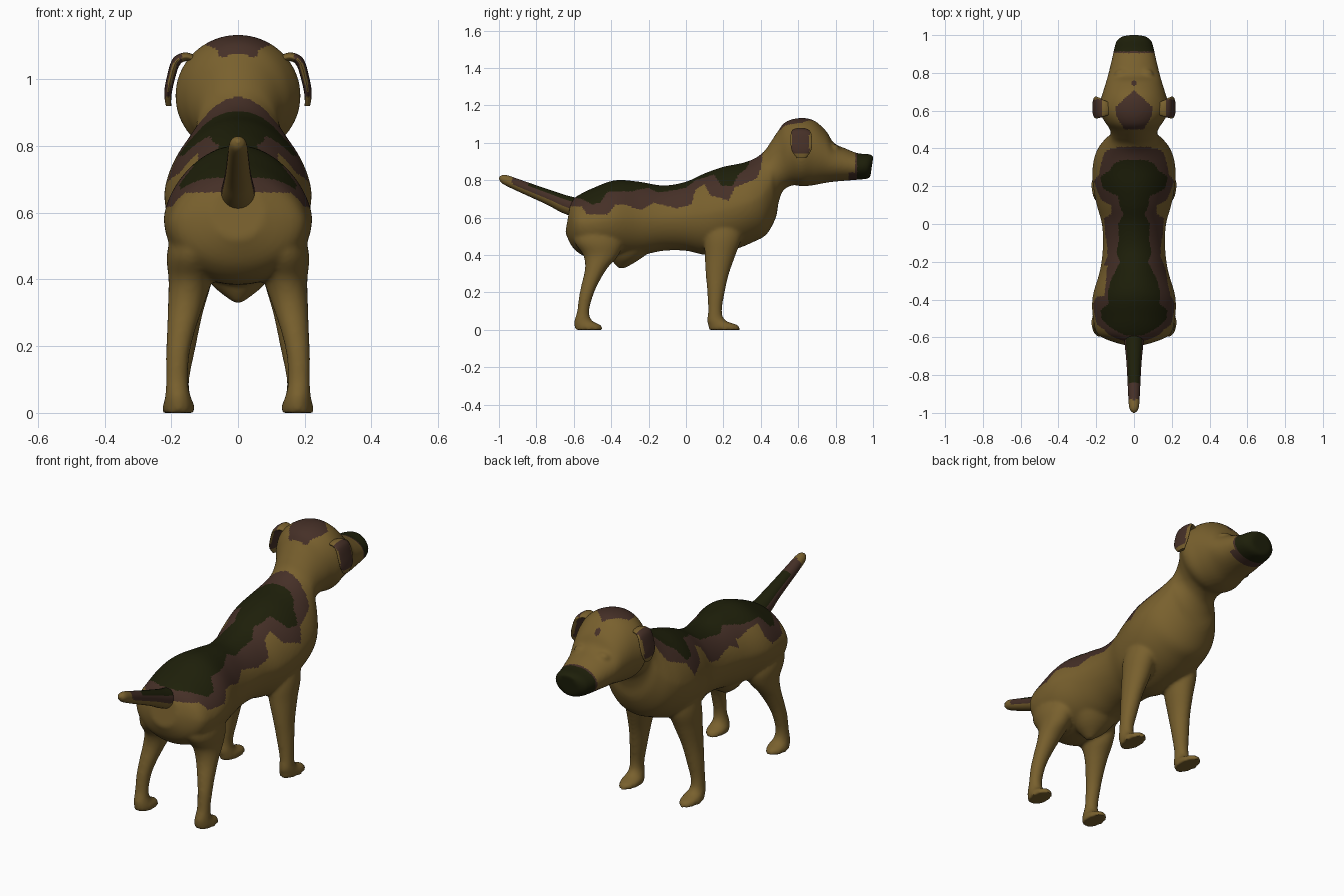
import bpy, bmesh, math
from mathutils import Matrix, Vector

cube = bpy.data.objects.get("Cube")
if cube:
    bpy.data.objects.remove(cube)


def make_material(name, colour):
    mat = bpy.data.materials.new(name)
    mat.use_nodes = True
    mat.diffuse_color = (*colour, 1)
    mat.node_tree.nodes["Principled BSDF"].inputs["Base Color"].default_value = (*colour, 1)
    return mat


TAN, BROWN, DARK = range(3)
MATERIALS = [
    make_material("tan_fur", (0.19, 0.118, 0.027)),
    make_material("brown_fur", (0.060, 0.029, 0.020)),
    make_material("dark_fur", (0.013, 0.014, 0.003)),
]


def smooth_between(p0, p1, p2, p3, t):
    """Catmull-Rom blend of four values."""
    return 0.5 * (2 * p1 + (p2 - p0) * t + (2 * p0 - 5 * p1 + 4 * p2 - p3) * t ** 2
                  + (3 * p1 - p0 - 3 * p2 + p3) * t ** 3)


def section(centre, a, b, peak=0.0):
    """Elliptical section with half axes a and b, narrowed towards +b by peak."""
    return Vector(centre), Vector(a), Vector(b), peak


def loft(bm, sections, sides=24, steps=4, side=1):
    """Skin the sections into a closed tube; side -1 builds it mirrored."""
    last = len(sections) - 1
    rings = []
    for i in range(last):
        near = [sections[min(max(i + k, 0), last)] for k in (-1, 0, 1, 2)]
        for s in range(steps):
            rings.append([smooth_between(*(n[j] for n in near), s / steps) for j in range(4)])
    rings.append(sections[last])

    loops = []
    for c, a, b, peak in rings:
        loop = []
        for k in range(sides):
            u, v = math.cos(math.tau * k / sides), math.sin(math.tau * k / sides)
            p = c + a * u * (1 - peak * max(v, 0)) + b * v
            loop.append(bm.verts.new((p.x * side, p.y, p.z)))
        loops.append(loop)
    for low, high in zip(loops, loops[1:]):
        for k in range(sides):
            n = (k + 1) % sides
            bm.faces.new((low[k], low[n], high[n], high[k]))
    bm.faces.new(loops[0])
    bm.faces.new(loops[-1])


def finish(name, bm, rule, blend=False):
    """Make the object, optionally fusing its pieces, and colour its faces."""
    bmesh.ops.recalc_face_normals(bm, faces=bm.faces)
    mesh = bpy.data.meshes.new(name)
    bm.to_mesh(mesh)
    bm.free()
    obj = bpy.data.objects.new(name, mesh)
    bpy.context.collection.objects.link(obj)
    if blend:
        remesh = obj.modifiers.new("fuse", "REMESH")
        remesh.mode = "VOXEL"
        remesh.voxel_size = 0.009
        soften = obj.modifiers.new("soften", "SMOOTH")
        soften.factor = 0.5
        soften.iterations = 7
        fused = obj.evaluated_get(bpy.context.evaluated_depsgraph_get())
        obj.data = bpy.data.meshes.new_from_object(fused)
        obj.modifiers.clear()
        bpy.data.meshes.remove(mesh)
        obj.data.name = name
    obj.data.materials.clear()
    for mat in MATERIALS:
        obj.data.materials.append(mat)
    for poly in obj.data.polygons:
        poly.material_index = rule(poly.center, poly.normal)
    bpy.ops.object.select_all(action="DESELECT")
    obj.select_set(True)
    bpy.context.view_layer.objects.active = obj
    bpy.ops.object.shade_smooth_by_angle(angle=math.radians(50))


def edge_height(points, y):
    """Height of a painted edge at y."""
    for (y0, z0), (y1, z1) in zip(points, points[1:]):
        if y0 <= y <= y1:
            return z0 + (z1 - z0) * (y - y0) / (y1 - y0)
    return 9


# Lower edges of the saddle patches along the back
BROWN_EDGE = [(-.66, .66), (-.56, .66), (-.53, .62), (-.42, .615), (-.38, .67), (-.33, .67),
              (-.24, .64), (-.17, .68), (-.05, .65), (.03, .67), (.05, .75), (.1, .78),
              (.13, .72), (.23, .69), (.26, .76), (.38, .81), (.40, .86), (.41, .95)]
DARK_EDGE = [(-.61, .71), (-.56, .70), (-.5, .67), (-.46, .68), (-.42, .74), (-.3, .74),
             (-.2, .76), (-.15, .735), (-.05, .75), (0, .76), (.05, .80), (.15, .83),
             (.19, .77), (.25, .77), (.28, .83), (.32, .86), (.34, .89)]


def coat(c, normal):
    if c.y > 0.915:
        return DARK
    if c.y > 0.905 or (c.y > 0.87 and normal.z < -0.6):
        return BROWN
    if c.y > 0.5:
        # Pointed patch on the crown and the small spot on the bridge
        half = min(0.05 + (c.y - 0.5) * 0.6, 0.095, (0.70 - c.y) * 1.1 + 0.01)
        spot = math.hypot(c.x, c.y - 0.745) < 0.014
        return BROWN if c.z > 1.03 and (abs(c.x) < half or spot) else TAN
    if c.z > edge_height(DARK_EDGE, c.y):
        return DARK
    # The tan climbs a little higher on the right flank
    lift = 0.05 if c.x < 0 and -0.38 < c.y < -0.22 else 0
    return BROWN if c.z > edge_height(BROWN_EDGE, c.y) + lift else TAN


# Body, neck and head: top y, top z, bottom y, bottom z, half width
BODY = [
    (-.615, .69, -.645, .52, .08), (-.575, .72, -.605, .44, .185), (-.50, .757, -.53, .39, .215),
    (-.38, .80, -.40, .385, .22), (-.25, .792, -.24, .40, .18), (-.12, .772, -.12, .423, .165),
    (0, .792, 0, .423, .17), (.1, .837, .12, .40, .20), (.2, .872, .26, .43, .22),
    (.3, .892, .36, .47, .215), (.37, .918, .43, .51, .19), (.42, .957, .48, .60, .15),
    (.45, 1.0, .495, .68, .125), (.49, 1.06, .52, .745, .13), (.53, 1.11, .57, .773, .16),
    (.60, 1.132, .62, .768, .188), (.68, 1.122, .68, .773, .17), (.75, 1.062, .74, .785, .15),
    (.79, 1.0, .80, .793, .136), (.86, .967, .86, .798, .12), (.92, .944, .92, .803, .107),
    (.975, .94, .965, .807, .092), (1.002, .93, .985, .815, .06),
]
dog = bmesh.new()
loft(dog, [section((0, (ty + by) / 2, (tz + bz) / 2), (w, 0, 0),
                   (0, (ty - by) / 2, (tz - bz) / 2), 0.14 if ty < 0.44 else 0)
           for ty, tz, by, bz, w in BODY], sides=64, steps=5)

# Legs: back y, front y, centre x, half width, height
REAR_LEG = [
    (-.59, -.40, .11, .07, .60), (-.60, -.34, .133, .08, .48), (-.55, -.36, .142, .066, .40),
    (-.54, -.42, .155, .055, .33), (-.557, -.468, .17, .043, .25), (-.572, -.498, .18, .036, .18),
    (-.582, -.518, .183, .033, .10), (-.597, -.503, .18, .038, .05),
    (-.597, -.455, .178, .047, .025), (-.593, -.445, .178, .048, 0),
]
FRONT_LEG = [
    (.13, .30, .11, .07, .62), (.10, .30, .13, .074, .50), (.10, .265, .14, .064, .40),
    (.105, .23, .155, .05, .30), (.114, .207, .168, .042, .20), (.118, .192, .18, .034, .10),
    (.113, .212, .18, .038, .05), (.118, .278, .178, .047, .025), (.122, .29, .178, .048, 0),
]
for leg in (REAR_LEG, FRONT_LEG):
    for side in (1, -1):
        loft(dog, [section((x, (b + f) / 2, z), (w, 0, 0), (0, (f - b) / 2, 0))
                   for b, f, x, w, z in leg], side=side)

# Pointed fold of belly between the thighs
loft(dog, [section((0, -.29, .47), (.13, 0, 0), (0, .16, 0)),
           section((0, -.32, .385), (.08, 0, 0), (0, .085, 0)),
           section((0, -.345, .33), (.012, 0, 0), (0, .02, 0))])

# Closed eyelids
for side in (1, -1):
    place = Matrix.Translation((.066 * side, .797, .972)) @ Matrix.Diagonal((.036, .022, .02, 1))
    bmesh.ops.create_uvsphere(dog, u_segments=16, v_segments=10, radius=1, matrix=place)
finish("body_head_and_legs", dog, coat, blend=True)


# Tail: y, z, radius
def tail_coat(c, normal):
    if c.y < -0.93 or normal.z < -0.2:
        return TAN
    return DARK if c.y > -0.84 and normal.z > 0.5 else BROWN


TAIL = [(-.56, .645, .055), (-.65, .673, .048), (-.72, .703, .041), (-.80, .735, .036),
        (-.90, .775, .031), (-.96, .80, .027), (-.985, .81, .02), (-.998, .815, .006)]
tail = bmesh.new()
loft(tail, [section((0, y, z), (r, 0, 0), (0, .35 * r, .93 * r)) for y, z, r in TAIL], steps=6)
finish("tail", tail, tail_coat)


# Folded ears: x, centre y, z, half width along y, half thickness across x and z
def ear_coat(c, normal):
    return BROWN if abs(c.x) > 0.168 and c.z > 0.945 and 0.565 < c.y < 0.66 else TAN


EAR = [(.12, .61, 1.055, .03, 0, .012), (.155, .612, 1.067, .042, .002, .013),
       (.185, .615, 1.052, .054, .01, .01), (.202, .617, 1.0, .058, .012, .003),
       (.21, .617, .955, .05, .011, .001), (.208, .617, .92, .025, .008, 0)]
for name, side in (("left_ear", 1), ("right_ear", -1)):
    ear = bmesh.new()
    loft(ear, [section((x, y, z), (0, w, 0), (tx, 0, tz)) for x, y, z, w, tx, tz in EAR],
         steps=6, side=side)
    finish(name, ear, ear_coat)
